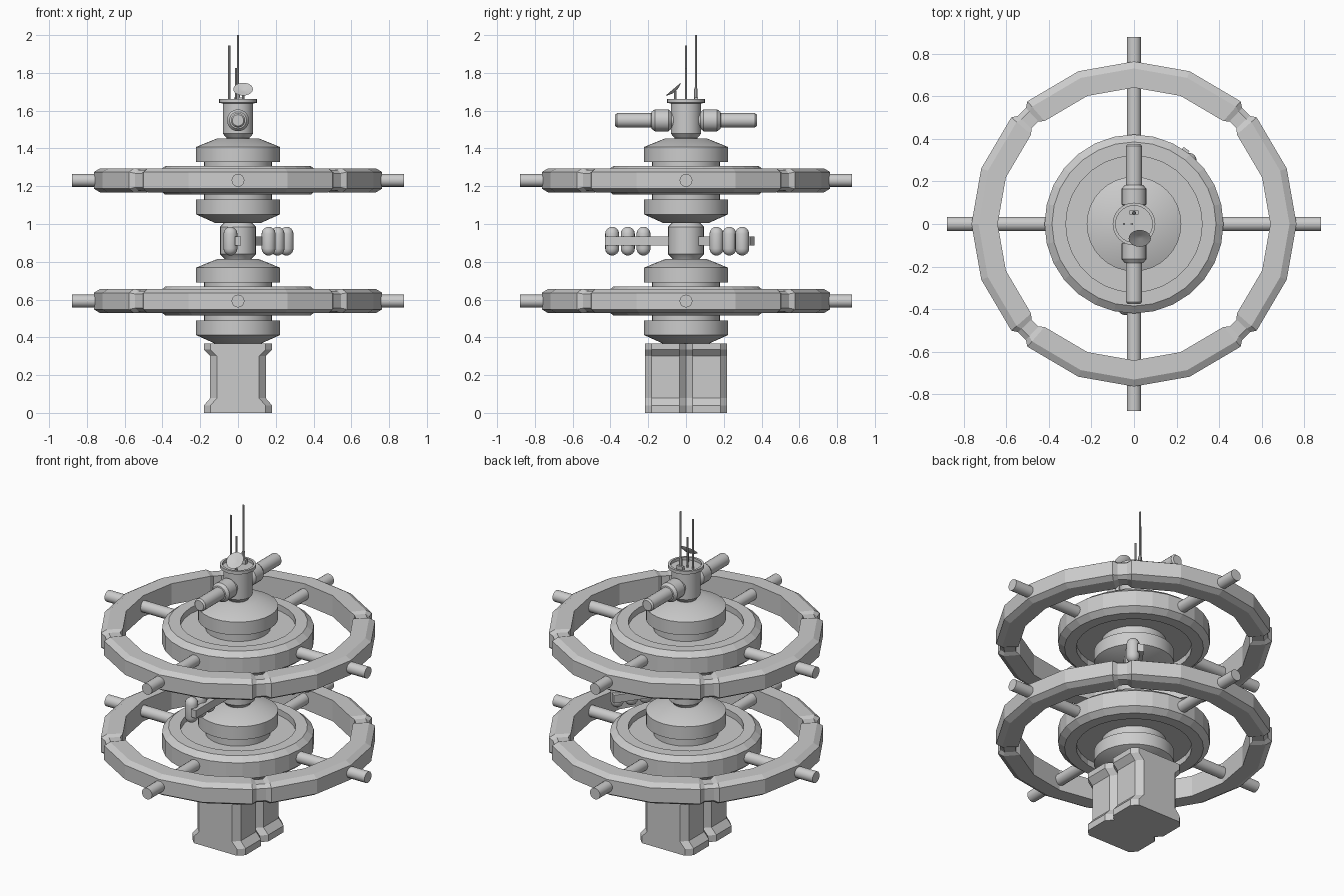
import bpy, bmesh
from math import sin, cos, pi, radians
from mathutils import Vector, Matrix

if "Cube" in bpy.data.objects:
    bpy.data.objects.remove(bpy.data.objects["Cube"])


def finish(bm, name, smooth=None):
    bmesh.ops.recalc_face_normals(bm, faces=bm.faces)
    me = bpy.data.meshes.new(name)
    bm.to_mesh(me)
    bm.free()
    ob = bpy.data.objects.new(name, me)
    bpy.context.collection.objects.link(ob)
    if smooth:
        bpy.ops.object.select_all(action='DESELECT')
        ob.select_set(True)
        bpy.context.view_layer.objects.active = ob
        bpy.ops.object.shade_smooth_by_angle(angle=radians(smooth))
    return ob


def skin(bm, rings, closed=False):
    """Bridge equal-length point loops; cap the ends unless closed."""
    vs = [[bm.verts.new(p) for p in ring] for ring in rings]
    n = len(vs[0])
    for i in range(len(vs) if closed else len(vs) - 1):
        a, b = vs[i], vs[(i + 1) % len(vs)]
        for j in range(n):
            k = (j + 1) % n
            bm.faces.new((a[j], a[k], b[k], b[j]))
    if not closed:
        bm.faces.new(vs[0])
        bm.faces.new(vs[-1])


def lathe(name, profile, n=32, matrix=None, smooth=30):
    """Revolve (radius, z) points round z, then place with a matrix."""
    bm = bmesh.new()
    skin(bm, [[(r * cos(2 * pi * j / n), r * sin(2 * pi * j / n), z)
               for j in range(n)] for r, z in profile])
    if matrix:
        bm.transform(matrix)
    return finish(bm, name, smooth)


def along(direction, origin=(0, 0, 0)):
    q = Vector(direction).to_track_quat('Z', 'Y')
    return Matrix.Translation(origin) @ q.to_matrix().to_4x4()


# base block: flanged top and bottom, chamfered corners, V groove on each side
def base_section(hx, z):
    half = [(hx - .035, -.218), (hx, -.183), (hx, -.035), (hx - .035, 0),
            (hx, .035), (hx, .183), (hx - .035, .218)]
    return [(x, y, z) for x, y in half + [(-x, y) for x, y in reversed(half)]]


bm = bmesh.new()
skin(bm, [base_section(hx, z) for hx, z in
          [(.18, 0), (.18, .04), (.147, .078), (.147, .3), (.18, .335), (.18, .368)]])
finish(bm, "base_block")


# ring wheels: drum, hub, rim and spokes
def wheel(level, tag):
    T = Matrix.Translation((0, 0, level))
    drum = [(.12, -.226), (.222, -.18), (.222, -.102), (.18, -.102),
            (.18, .097), (.222, .097), (.222, .177), (.11, .222)]
    lathe(tag + "_drum", drum, 32, T)
    hub = [(.17, -.039), (.32, -.039), (.32, -.076), (.385, -.076), (.42, -.048),
           (.42, .048), (.385, .076), (.32, .076), (.32, .039), (.17, .039)]
    lathe(tag + "_hub", hub, 28, T, smooth=None)
    # rim: four faceted quarters with narrow joints between them
    section = [(.64, -.064), (.73, -.064), (.763, -.044),
               (.763, .044), (.73, .064), (.64, .064)]
    steps = [(-41, 1), (-20, 1), (0, 1), (20, 1), (41, 1), (43, .7), (47, .7)]
    rings = []
    for q in range(4):
        for deg, s in steps:
            a = radians(deg + 90 * q)
            rings.append([((.7 + (r - .7) * s) * cos(a), (.7 + (r - .7) * s) * sin(a),
                           level + z * (.5 + .5 * s)) for r, z in section])
    bm = bmesh.new()
    skin(bm, rings, closed=True)
    finish(bm, tag + "_rim")
    for q in range(4):
        d = (cos(q * pi / 2), sin(q * pi / 2), 0)
        lathe(f"{tag}_spoke_{q + 1}", [(.034, .36), (.034, .878)], 16,
              along(d, (0, 0, level)))


wheel(.592, "lower_wheel")
wheel(1.231, "upper_wheel")

# middle module between the wheels
lathe("middle_module", [(.065, .80), (.07, .815), (.095, .84), (.095, .985),
                        (.075, 1.005), (.065, 1.02)], 24)

# tank arms: a bar with three upright capsules on its right side
for i, deg in enumerate((-90, 55)):
    a = radians(deg)
    d, right = Vector((cos(a), sin(a), 0)), Vector((sin(a), -cos(a), 0))
    bm = bmesh.new()
    bmesh.ops.create_cube(bm, size=1, matrix=Matrix.Translation((0, 0, .909))
                          @ Matrix.Rotation(a, 4, 'Z')
                          @ Matrix.Translation((.255, 0, 0))
                          @ Matrix.Diagonal((.35, .034, .048, 1)))
    finish(bm, f"tank_arm_{i + 1}")
    cap = [(.037 * cos(t * pi / 8), .039 + .037 * sin(t * pi / 8)) for t in range(4)] + [(.004, .076)]
    capsule = [(r, -z) for r, z in reversed(cap)] + cap
    for k, t in enumerate((.225, .308, .391)):
        p = d * t + right * .04
        lathe(f"tank_{i + 1}_{k + 1}", capsule, 16,
              Matrix.Translation((p.x, p.y, .909)), smooth=40)

# top module with a recessed cup
lathe("top_module", [(.06, 1.44), (.06, 1.455), (.08, 1.478), (.08, 1.638), (.1, 1.642),
                     (.1, 1.661), (.086, 1.661), (.086, 1.644), (.005, 1.644)], 32)
for side in (-1, 1):
    lathe("docking_arm_" + ("front" if side < 0 else "back"),
          [(.045, .05), (.045, .078), (.058, .092), (.058, .165), (.045, .182),
           (.038, .184), (.038, .365), (.03, .375)], 20, along((0, side, 0), (0, 0, 1.549)))

# antennas
lathe("left_antenna", [(.006, 1.64), (.006, 1.945)], 8, Matrix.Translation((-.047, 0, 0)))
lathe("short_antenna", [(.006, 1.64), (.006, 1.825)], 8, Matrix.Translation((-.01, 0, 0)))
lathe("tall_antenna", [(.01, 1.64), (.01, 1.71), (.005, 1.725), (.005, 2.0)], 8,
      Matrix.Translation((0, .052, 0)))
bm = bmesh.new()
bmesh.ops.create_cube(bm, size=1, matrix=Matrix.Translation((0, .054, 1.655))
                      @ Matrix.Diagonal((.04, .018, .03, 1)))
finish(bm, "antenna_box")

# tilted dish on a short post
lathe("dish", [(.015, -.012), (.04, -.004), (.052, .004), (.047, .004), (.012, -.006)], 24,
      along((0, -.65, .76), (.027, -.065, 1.711)))
lathe("dish_post", [(.007, 1.64), (.007, 1.705)], 8, Matrix.Translation((.027, -.056, 0)))
